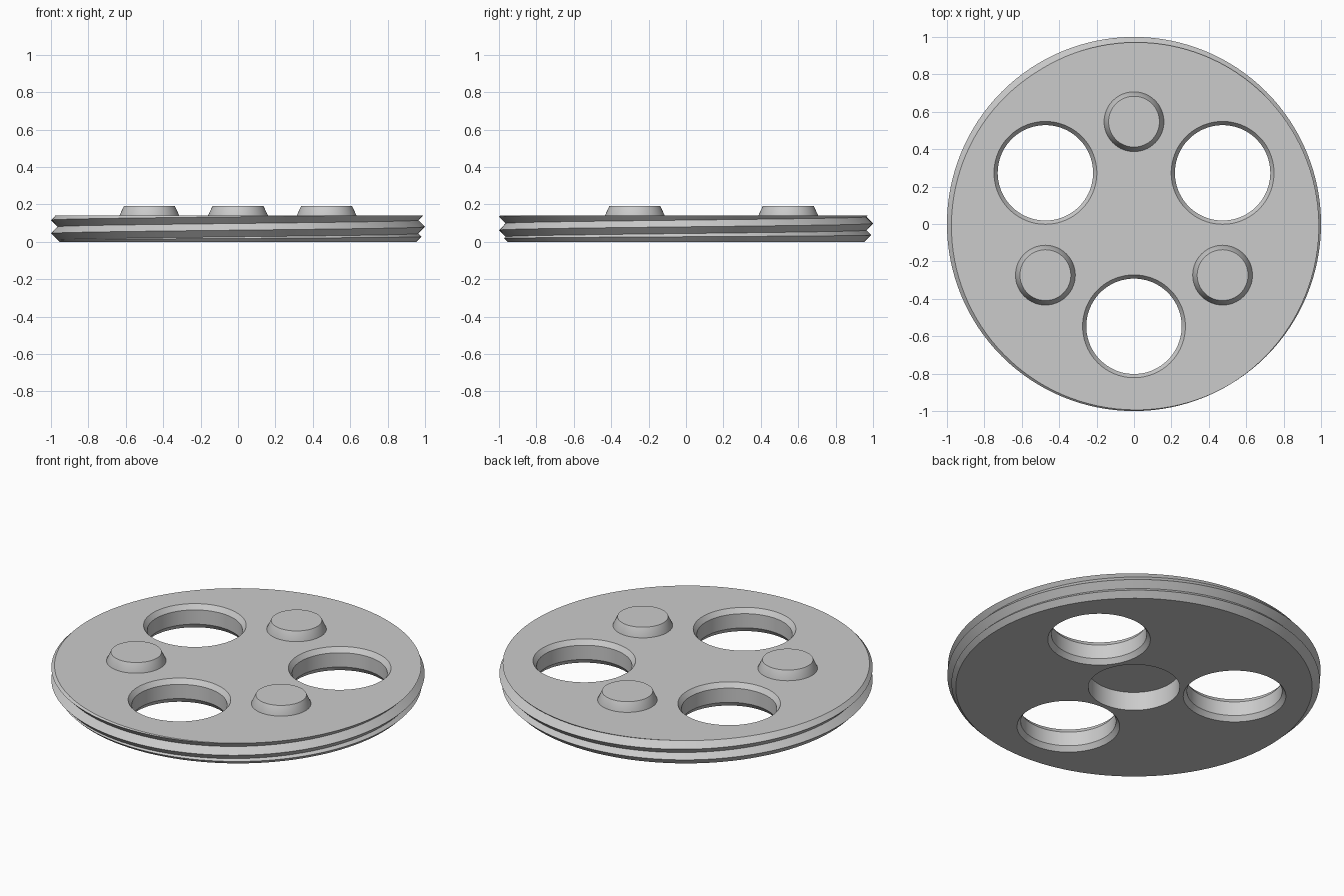
import bpy, bmesh, math

cube = bpy.data.objects.get("Cube")
if cube:
    bpy.data.objects.remove(cube, do_unlink=True)

HEIGHT = 0.14
RING = 0.547       # distance of holes and studs from the centre
ROOT, CREST = 0.965, 1.0
PITCH = 0.0715
CREST_START = 0.08  # crest height at +x
SIDES = 128

grey = bpy.data.materials.new("plain grey")
grey.use_nodes = True
grey.diffuse_color = (0.6, 0.6, 0.6, 1)
grey.node_tree.nodes["Principled BSDF"].inputs["Base Color"].default_value = grey.diffuse_color


def finish(bm, name):
    bmesh.ops.recalc_face_normals(bm, faces=bm.faces)
    mesh = bpy.data.meshes.new(name)
    bm.to_mesh(mesh)
    bm.free()
    mesh.materials.append(grey)
    obj = bpy.data.objects.new(name, mesh)
    bpy.context.collection.objects.link(obj)
    return obj


def lathe(name, profile, x=0, y=0, sides=96):
    """Closed solid turned from (radius, z) points, bottom to top."""
    bm = bmesh.new()
    rings = [[bm.verts.new((x + r * math.cos(math.tau * i / sides),
                            y + r * math.sin(math.tau * i / sides), z))
              for i in range(sides)] for r, z in profile]
    for low, high in zip(rings, rings[1:]):
        for i in range(sides):
            j = (i + 1) % sides
            bm.faces.new((low[i], low[j], high[j], high[i]))
    bm.faces.new(rings[0])
    bm.faces.new(rings[-1])
    return finish(bm, name)


def threaded_disc(low, high):
    """Helical V ridges, with the rows clamped to flat ends."""
    bm = bmesh.new()
    columns = []
    for i in range(SIDES + 1):
        turn = i / SIDES
        column = []
        for k in range(-8, 8):
            z = CREST_START + PITCH * (turn + k / 2)
            z = min(max(z, low), high)
            phase = (z - CREST_START) / PITCH - turn
            drop = 2 * abs(phase - round(phase))
            r = CREST - (CREST - ROOT) * drop
            column.append(bm.verts.new((r * math.cos(math.tau * turn),
                                        r * math.sin(math.tau * turn), z)))
        columns.append(column)
    for a, b in zip(columns, columns[1:]):
        for k in range(len(a) - 1):
            bm.faces.new((a[k], b[k], b[k + 1], a[k + 1]))
    bmesh.ops.remove_doubles(bm, verts=bm.verts, dist=1e-5)
    bmesh.ops.holes_fill(bm, edges=[e for e in bm.edges if e.is_boundary], sides=0)
    return finish(bm, "threaded_plate")


def shade(obj):
    bpy.ops.object.select_all(action="DESELECT")
    obj.select_set(True)
    bpy.context.view_layer.objects.active = obj
    bpy.ops.object.shade_smooth_by_angle(angle=math.radians(25))


def spot(degrees):
    a = math.radians(degrees)
    return RING * math.cos(a), RING * math.sin(a)


# Plate with a threaded rim
plate = threaded_disc(-0.03, HEIGHT + 0.03)

# Trim to height, with a lead-in chamfer round the bottom
blank = lathe("trim_blank", [(0.955, 0), (1.02, 0.065), (1.02, HEIGHT)], sides=SIDES)
cutters = [(blank, "INTERSECT")]

# Three chamfered through holes
for n, angle in enumerate((30, 150, 270)):
    profile = [(0.295, -0.028), (0.255, 0.028),
               (0.255, HEIGHT - 0.028), (0.295, HEIGHT + 0.028)]
    cutters.append((lathe(f"hole_cutter_{n + 1}", profile, *spot(angle)), "DIFFERENCE"))

# Blind recess in the underside
recess = lathe("recess_cutter", [(0.245, -0.05), (0.245, 0.11)])
cutters.append((recess, "DIFFERENCE"))

for cutter, operation in cutters:
    mod = plate.modifiers.new(cutter.name, "BOOLEAN")
    mod.operation = operation
    mod.solver = "EXACT"
    mod.object = cutter

# Bake the cuts, then drop the cutters
bpy.context.view_layer.update()
cut = plate.evaluated_get(bpy.context.evaluated_depsgraph_get())
plate.data = bpy.data.meshes.new_from_object(cut)
plate.modifiers.clear()
for cutter, _ in cutters:
    bpy.data.objects.remove(cutter, do_unlink=True)
shade(plate)

# Three tapered studs on top
for n, angle in enumerate((90, 210, 330)):
    shade(lathe(f"stud_{n + 1}", [(0.16, HEIGHT - 0.002), (0.16, HEIGHT), (0.136, 0.192)],
                *spot(angle), sides=64))
